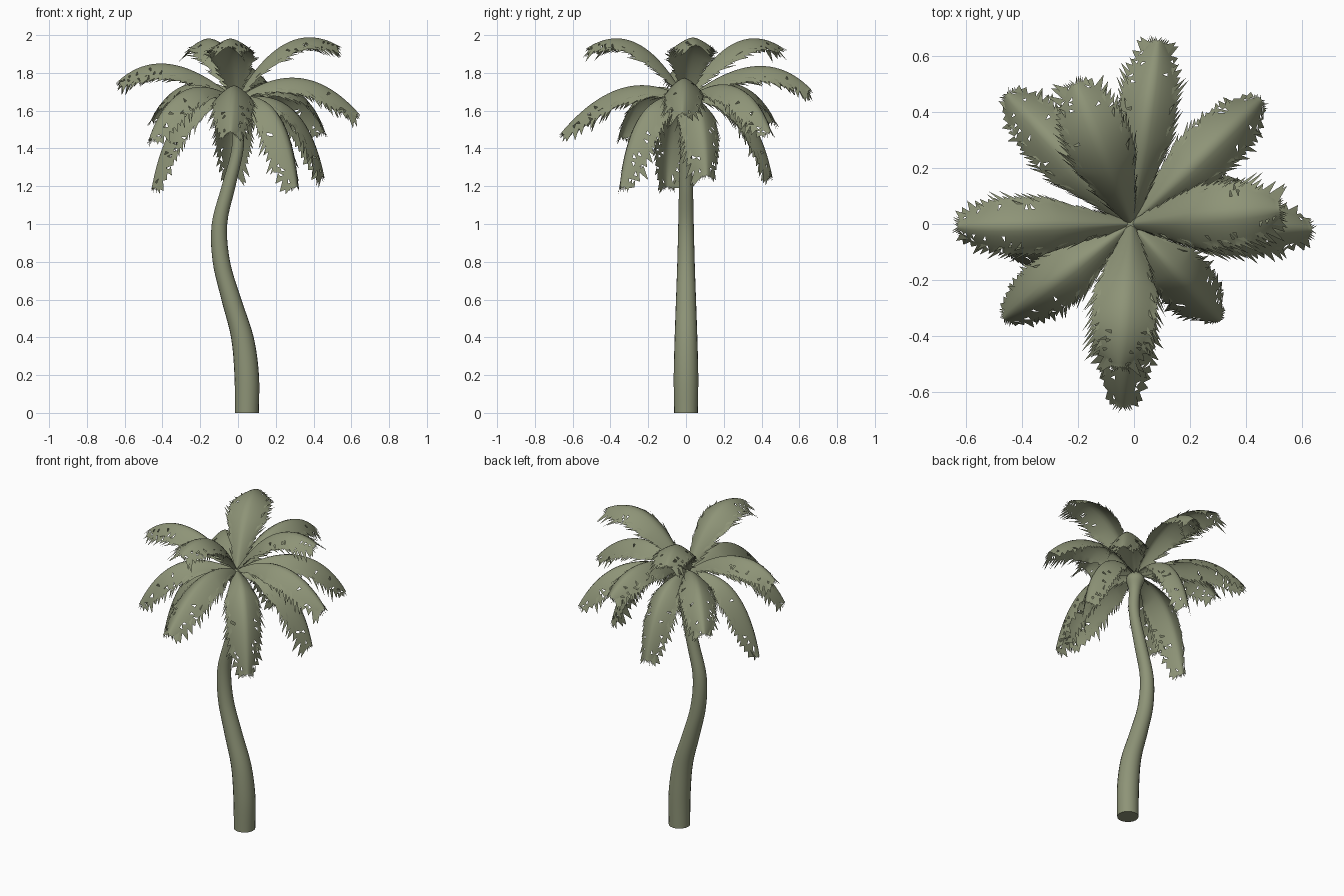
import bpy, bmesh, math, random
from mathutils import Vector

random.seed(7)
if "Cube" in bpy.data.objects:
    bpy.data.objects.remove(bpy.data.objects["Cube"], do_unlink=True)

# One flat colour for the whole tree
palm = bpy.data.materials.new("palm_green")
palm.use_nodes = True
colour = (0.27, 0.295, 0.185, 1)
palm.diffuse_color = colour
palm.node_tree.nodes["Principled BSDF"].inputs["Base Color"].default_value = colour


def finish(bm, name, angle):
    mesh = bpy.data.meshes.new(name)
    bm.to_mesh(mesh)
    bm.free()
    mesh.materials.append(palm)
    ob = bpy.data.objects.new(name, mesh)
    bpy.context.collection.objects.link(ob)
    bpy.ops.object.select_all(action="DESELECT")
    ob.select_set(True)
    bpy.context.view_layer.objects.active = ob
    bpy.ops.object.shade_smooth_by_angle(angle=math.radians(angle))


def catmull(a, b, c, d, t):
    return 0.5 * (2 * b + (c - a) * t + (2 * a - 5 * b + 4 * c - d) * t**2
                  + (3 * b - a - 3 * c + d) * t**3)


# Trunk: curved path of (x, z, radius), flaring into the crown
PATH = [Vector(p) for p in [
    (0.047, 0, 0.063), (0.046, 0.2, 0.065), (0.023, 0.4, 0.06), (-0.035, 0.6, 0.053),
    (-0.088, 0.8, 0.046), (-0.098, 1, 0.041), (-0.05, 1.2, 0.037), (-0.002, 1.4, 0.032),
    (-0.005, 1.55, 0.035), (-0.01, 1.63, 0.055), (-0.01, 1.67, 0.03)]]


def make_trunk(sides=20, steps=5):
    last = len(PATH) - 1
    rows = []
    for i in range(last):
        pts = [PATH[max(0, min(last, i + k))] for k in (-1, 0, 1, 2)]
        rows += [catmull(*pts, s / steps) for s in range(steps)]
    rows.append(PATH[-1])
    bm = bmesh.new()
    rings = []
    for x, z, r in rows:
        ring = []
        for k in range(sides):
            a = math.tau * k / sides
            ring.append(bm.verts.new((x + r * math.cos(a), r * math.sin(a), z)))
        rings.append(ring)
    for lo, hi in zip(rings, rings[1:]):
        for k in range(sides):
            j = (k + 1) % sides
            bm.faces.new((lo[k], lo[j], hi[j], hi[k]))
    bm.faces.new(rings[0][::-1])
    bm.faces.new(rings[-1])
    finish(bm, "trunk", 50)


# Frond: arched spine, drooping halves and slanted ragged leaflets
CROWN = Vector((-0.01, 0, 1.66))


def make_frond(name, tip, rise, reach, width, droop, stations=44, strips=5):
    tip = Vector(tip)
    ctrl = CROWN.lerp(tip, reach)
    ctrl.z = rise
    side = Vector((CROWN.y - tip.y, tip.x - CROWN.x, 0)).normalized()
    bm = bmesh.new()

    def spine(t):
        p = CROWN * (1 - t)**2 + ctrl * 2 * t * (1 - t) + tip * t**2
        d = ((ctrl - CROWN) * (1 - t) + (tip - ctrl) * t).normalized()
        return p, d, d.cross(side).normalized()

    def half_width(t):
        return width * min(1, 0.15 + 2.3 * t) * math.sqrt(1 - max(0, (t - 0.55) / 0.47)**2.5)

    def place(t, u, s):
        p, d, n = spine(t)
        w = half_width(t)
        return p + side * (s * u * w) - n * (droop * w * u**1.5) + d * (0.15 * w * u)

    def face(points, s):
        bm.faces.new(points if s > 0 else points[::-1])

    middle = [bm.verts.new(spine(i / stations)[0]) for i in range(stations + 1)]
    for s in (-1, 1):
        rows = [middle]
        for k in range(1, strips + 1):
            u = 0.85 * k / strips
            rows.append([bm.verts.new(place(i / stations, u, s)) for i in range(stations + 1)])
        for k in range(strips):
            for i in range(stations):
                t = i / stations
                quad = [rows[k][i], rows[k][i + 1], rows[k + 1][i + 1], rows[k + 1][i]]
                # torn triangular gaps in the outer blade, more towards the tip
                if k >= strips - 3 and random.random() < 0.25 * max(0, t - 0.4):
                    quad.pop(random.randrange(4))
                face(quad, s)
        # leaflet points along the edge
        edge, inner = rows[-1], rows[-2]
        for i in range(2, stations - 1, 2):
            d, n = spine(i / stations)[1:]
            long = random.choice((0.35, 0.65, 1.0)) * random.uniform(0.8, 1.2) * width
            out = (edge[i].co - inner[i].co).normalized()
            point = bm.verts.new(edge[i + 1].co + out * long * 0.38 + d * long * 0.4
                                 + n * random.uniform(-0.012, 0.01))
            face([edge[i], edge[i + 1], point], s)
            face([edge[i + 1], edge[i + 2], point], s)
            # loose leaflets lifting off the blade
            if i % 3 == 0:
                a, b = inner[i].co, inner[i + 2].co
                lift = n * random.uniform(0.004, 0.016)
                face([bm.verts.new(v) for v in (a, b, b + out * long * 0.5 + d * long * 0.35 + lift)], s)
        # ragged blunt end of the frond
        d = spine(1)[1]
        for k in range(strips):
            a, b = rows[k][-1], rows[k + 1][-1]
            long = random.uniform(0.1, 0.3) * width
            point = bm.verts.new((a.co + b.co) / 2 + d * long + side * (s * long * 0.4))
            face([a, point, b], s)
    finish(bm, name, 60)


# Name, tip, spine control height, control reach, half width, droop of the halves
FRONDS = [
    ("frond_left", (0.635, -0.02, 1.59), 1.92, 0.54, 0.115, 0.9),
    ("frond_right", (-0.63, -0.01, 1.76), 1.98, 0.6, 0.115, 0.85),
    ("frond_front", (-0.04, -0.655, 1.49), 1.87, 0.5, 0.12, 0.85),
    ("frond_back", (0.085, 0.655, 1.72), 1.98, 0.6, 0.115, 0.85),
    ("diagonal_frond_front_right", (-0.465, -0.34, 1.46), 1.86, 0.67, 0.115, 0.85),
    ("diagonal_frond_back_left", (0.455, 0.445, 1.49), 1.88, 0.67, 0.115, 0.85),
    ("diagonal_frond_back_right", (-0.455, 0.465, 1.55), 1.88, 0.62, 0.115, 0.85),
    ("low_frond_front_left", (0.31, -0.345, 1.2), 1.76, 0.77, 0.115, 0.85),
    ("low_frond_right", (-0.455, -0.1, 1.2), 1.74, 0.77, 0.11, 0.85),
    ("low_frond_left", (0.455, 0.11, 1.26), 1.76, 0.77, 0.115, 0.85),
    ("low_frond_back", (-0.03, 0.455, 1.26), 1.76, 0.77, 0.11, 0.85),
    ("high_frond_left", (0.52, 0.05, 1.95), 2.1, 0.47, 0.13, 0.6),
    ("high_frond_back", (-0.21, 0.5, 1.94), 2.1, 0.47, 0.13, 0.6),
    ("high_frond_front", (-0.05, -0.51, 1.94), 2.1, 0.47, 0.13, 0.6),
]

make_trunk()
for frond in FRONDS:
    make_frond(*frond)
